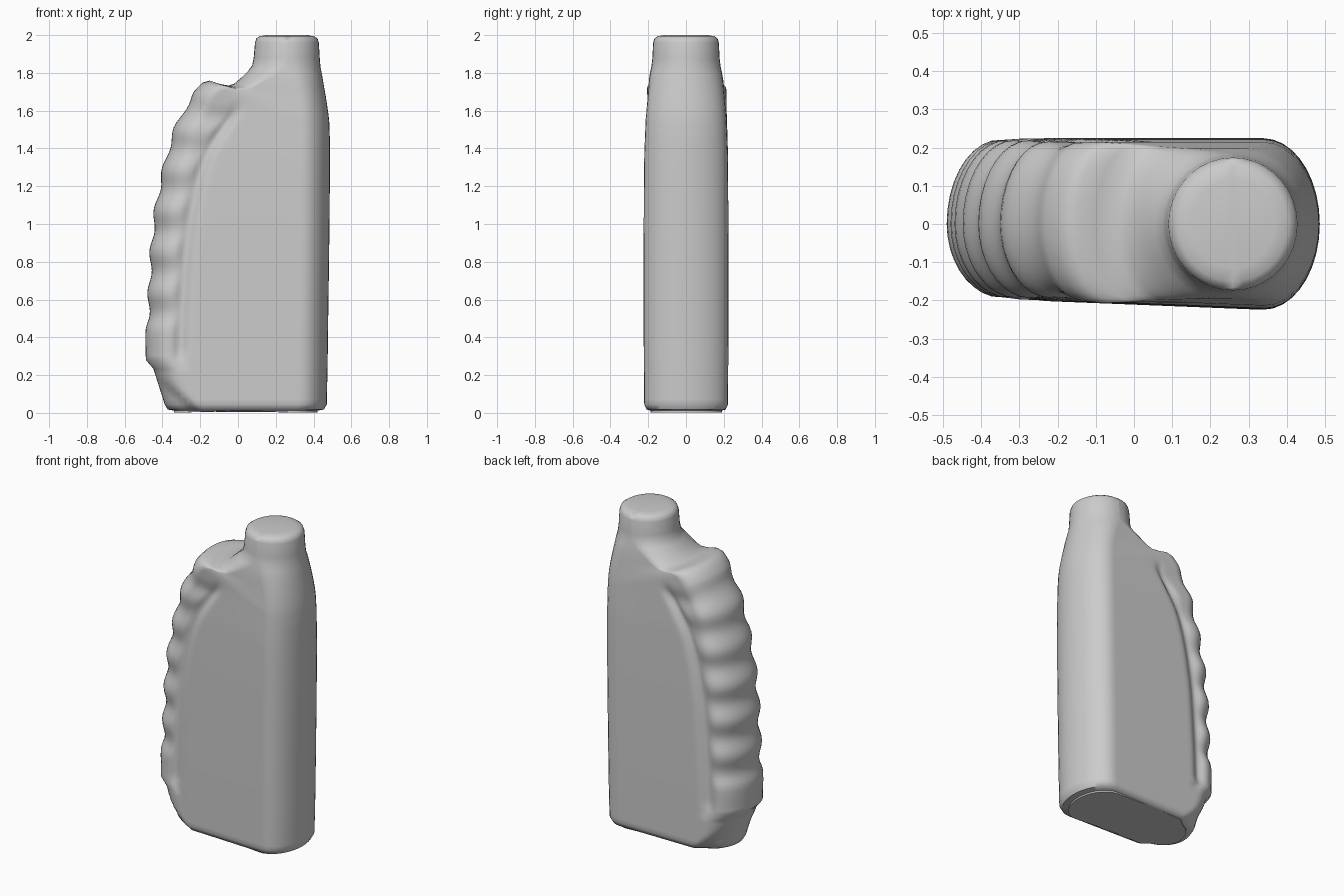
import bpy, bmesh, math

if "Cube" in bpy.data.objects:
    bpy.data.objects.remove(bpy.data.objects["Cube"])


def lerp_table(table, z):
    """Smooth (cubic) interpolation through (z, value) pairs."""
    if z <= table[0][0]:
        return table[0][1]
    for i in range(len(table) - 1):
        (z0, v0), (z1, v1) = table[i], table[i + 1]
        if z <= z1:
            t = (z - z0) / (z1 - z0)
            a = table[max(i - 1, 0)]
            b = table[min(i + 2, len(table) - 1)]
            m0 = (v1 - a[1]) / (z1 - a[0]) * (z1 - z0)
            m1 = (b[1] - v0) / (b[0] - z0) * (z1 - z0)
            return ((2*t**3 - 3*t*t + 1) * v0 + (t**3 - 2*t*t + t) * m0
                    + (3*t*t - 2*t**3) * v1 + (t**3 - t*t) * m1)
    return table[-1][1]


def step(t):
    t = max(0.0, min(1.0, t))
    return t * t * (3 - 2 * t)


GRIP = [(0.28, -0.488), (0.42, -0.49), (0.64, -0.48), (0.86, -0.469), (1.08, -0.446),
        (1.3, -0.402), (1.5, -0.345), (1.62, -0.285), (1.70, -0.235), (1.76, -0.175)]
RIGHT = [(0.05, 0.47), (0.3, 0.475), (1.45, 0.486), (1.65, 0.468), (1.8, 0.445)]
DEPTH = [(0.05, 0.222), (0.5, 0.225), (1.3, 0.222), (1.5, 0.214), (1.8, 0.196)]
GROOVE = [(0.25, -0.31), (0.6, -0.295), (1.0, -0.26), (1.35, -0.175), (1.6, -0.02)]

# Each ring: left x, left z, right x, right z, half depth, left round, right round, notch
rings = [(-0.34, 0.012, 0.42, 0.012, 0.19, 0.13, 0.14, 0),
         (-0.372, 0.018, 0.455, 0.018, 0.21, 0.14, 0.14, 0)]
for i in range(8):
    z = 0.045 + i * 0.027
    rings.append((-0.388 - 0.06 * i / 7, z, lerp_table(RIGHT, z), z,
                  lerp_table(DEPTH, z), 0.14, 0.145, 0))

# Scalloped grip edge, rings tilting progressively toward the top
N = 62
for i in range(N + 1):
    t = i / N
    zl = 0.28 + 1.47 * t
    zr = zl - 0.25 * t ** 4
    notch = (0.5 - 0.5 * math.cos(2 * math.pi * (zl - 0.42) / 0.218)) * step((zl - 0.4) / 0.1)
    notch *= 1 - step((zl - 1.66) / 0.06)
    xl = lerp_table(GRIP, zl) + 0.019 * notch
    rings.append((xl, zl, lerp_table(RIGHT, zr), zr, lerp_table(DEPTH, zr),
                  0.14 - 0.04 * t ** 3, 0.145, notch))

# Saddle behind the grip, shoulder and round neck
rings += [
    (-0.15, 1.759, 0.484, 1.53, 0.211, 0.10, 0.145, 0),
    (-0.10, 1.742, 0.479, 1.58, 0.208, 0.10, 0.145, 0),
    (-0.05, 1.733, 0.471, 1.635, 0.204, 0.10, 0.145, 0),
    (-0.02, 1.743, 0.464, 1.68, 0.201, 0.11, 0.15, 0),
    (0.02, 1.777, 0.455, 1.73, 0.197, 0.13, 0.155, 0),
    (0.055, 1.812, 0.445, 1.79, 0.19, 0.16, 0.165, 0),
    (0.075, 1.84, 0.437, 1.83, 0.183, 0.18, 0.18, 0),
    (0.083, 1.88, 0.433, 1.875, 0.178, 0.175, 0.175, 0),
    (0.09, 1.96, 0.428, 1.96, 0.174, 0.169, 0.169, 0),
    (0.097, 1.982, 0.421, 1.982, 0.167, 0.162, 0.162, 0),
    (0.115, 1.994, 0.403, 1.994, 0.15, 0.144, 0.144, 0),
    (0.15, 2.0, 0.368, 2.0, 0.115, 0.109, 0.109, 0)]

CAP, SIDE = 9, 40


def ring_points(xl, zl, xr, zr, d, el, er, notch):
    prof = []
    for k in range(CAP):
        a = math.pi / 2 * k / CAP
        prof.append((xr - er + er * math.cos(a), math.sin(a)))
    for k in range(SIDE + 1):
        prof.append((xr - er + (xl + el - xr + er) * k / SIDE, 1.0))
    for k in range(1, CAP + 1):
        a = math.pi / 2 * k / CAP
        prof.append((xl + el - el * math.sin(a), math.cos(a)))

    def place(x, p, side):
        z = zl + (zr - zl) * (x - xl) / (xr - xl)
        g = x - lerp_table(GROOVE, z)
        fade = step((z - 0.22) / 0.12) * (1 - step((z - 1.54) / 0.12))
        inset = 0.026 * math.exp(-(g / 0.033) ** 2) * fade
        inset += (0.004 + 0.014 * notch) * step(-g / 0.06) * fade
        # slanted recess at the lower left foot
        inset += 0.04 * step((0.27 - 0.83 * (x + 0.49) - z) / 0.06)
        if side < 0:
            inset += 0.028 * max(0, 0.35 - x) / 0.7 * (1 - step((z - 1.6) / 0.2))
        return (x, side * (d - inset) * p, z)

    back = [place(x, p, 1) for x, p in prof]
    front = [place(x, p, -1) for x, p in reversed(prof[1:-1])]
    return back + front


# Bottle body: loft of all rings
bm = bmesh.new()
loops = [[bm.verts.new(p) for p in ring_points(*r)] for r in rings]
for a, b in zip(loops, loops[1:]):
    n = len(a)
    for i in range(n):
        bm.faces.new((a[i], a[(i + 1) % n], b[(i + 1) % n], b[i]))
bm.faces.new(loops[-1])
base = bm.faces.new(list(reversed(loops[0])))

# Slightly hollow base
bmesh.ops.inset_region(bm, faces=[base], thickness=0.05)
for v in base.verts:
    v.co.z = 0.022
for v in loops[0]:
    v.co.z = 0.002 + 0.012 * (1 - min(1, abs(v.co.x) / 0.3))
bmesh.ops.recalc_face_normals(bm, faces=bm.faces[:])

mesh = bpy.data.meshes.new("bottle")
bm.to_mesh(mesh)
bm.free()
bottle = bpy.data.objects.new("bottle", mesh)
bpy.context.collection.objects.link(bottle)
bpy.context.view_layer.objects.active = bottle
bottle.select_set(True)
bpy.ops.object.shade_smooth_by_angle(angle=math.radians(50))
